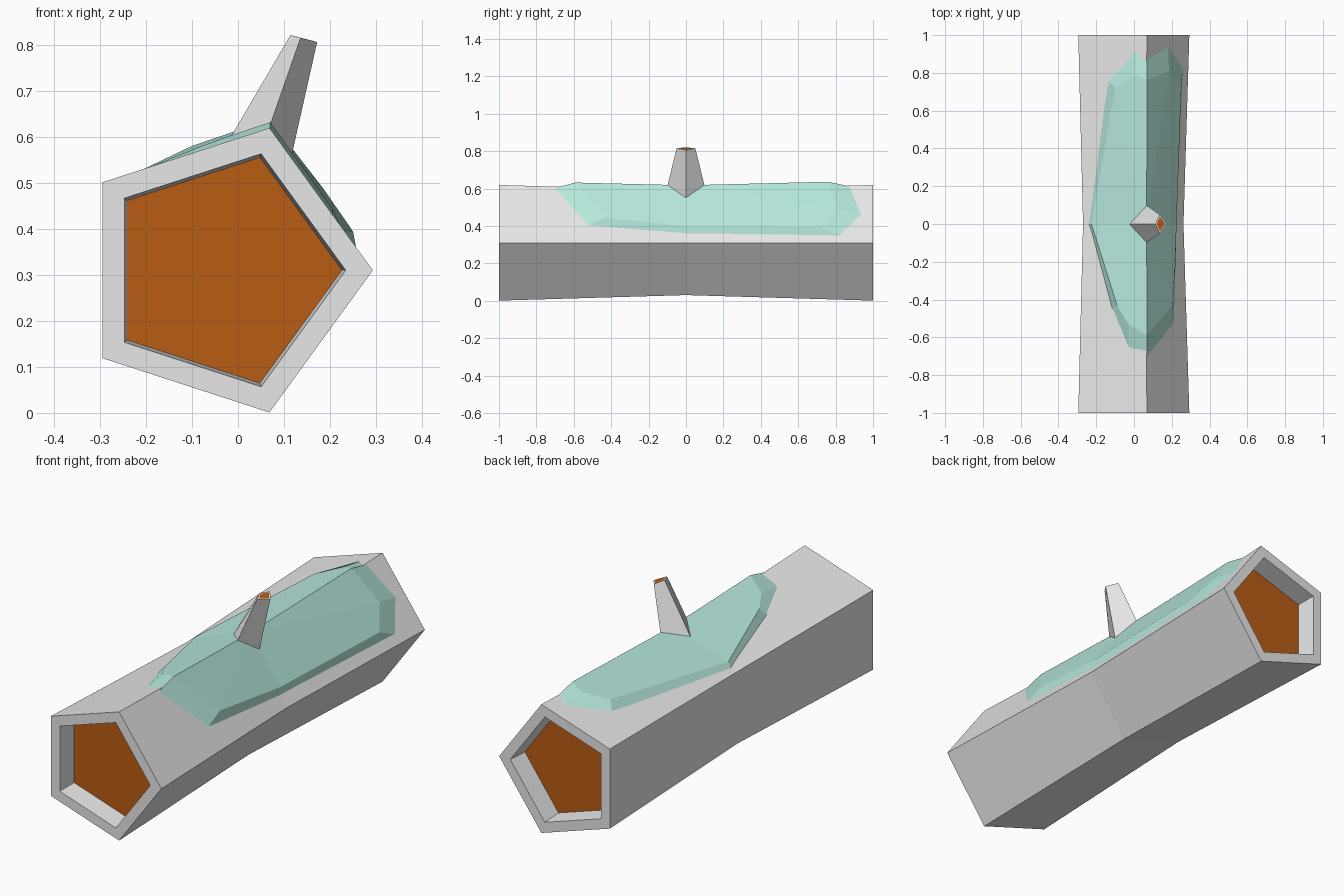
import bpy
import bmesh
from math import sin, cos, pi, tau, radians

cube = bpy.data.objects.get("Cube")
if cube:
    bpy.data.objects.remove(cube, do_unlink=True)


def make_material(name, colour):
    mat = bpy.data.materials.new(name)
    mat.use_nodes = True
    mat.diffuse_color = (*colour, 1)
    node = mat.node_tree.nodes["Principled BSDF"]
    node.inputs["Base Color"].default_value = (*colour, 1)
    node.inputs["Roughness"].default_value = 0.9
    return mat


bark = make_material("grey bark", (0.8, 0.8, 0.8))
wood = make_material("brown cut wood", (0.48, 0.107, 0.007))
moss = make_material("pale green moss", (0.52, 0.9, 0.8))


def finish(bm, name, materials, recalc=True):
    if recalc:
        bmesh.ops.recalc_face_normals(bm, faces=bm.faces)
    mesh = bpy.data.meshes.new(name)
    bm.to_mesh(mesh)
    bm.free()
    for mat in materials:
        mesh.materials.append(mat)
    obj = bpy.data.objects.new(name, mesh)
    bpy.context.collection.objects.link(obj)
    return obj


def loft(bm, rings):
    """Skin a list of equal vertex rings and return both caps."""
    rows = [[bm.verts.new(p) for p in ring] for ring in rings]
    for a, b in zip(rows, rows[1:]):
        for i in range(len(a)):
            j = (i + 1) % len(a)
            bm.faces.new((a[i], a[j], b[j], b[i]))
    return bm.faces.new(rows[0]), bm.faces.new(rows[-1])


# Log: pentagonal trunk with a narrow waist and recessed wood ends
CX, CZ = -0.032, 0.31
END_R, WAIST_R = 0.325, 0.294


def pentagon(y, r):
    return [(CX + r * cos(tau * i / 5), y, CZ + r * sin(tau * i / 5)) for i in range(5)]


half = [(0.9, 0.258), (1, 0.266), (1, END_R)]
sections = [(-y, r) for y, r in half] + [(0, WAIST_R)] + half[::-1]
bm = bmesh.new()
for cap in loft(bm, [pentagon(y, r) for y, r in sections]):
    cap.material_index = 1
finish(bm, "log_trunk", (bark, wood))


# Moss: faceted patch draped over the two upper sides of the trunk
def on_log(x, y, lift):
    r = WAIST_R + (END_R - WAIST_R) * abs(y)
    d = r * cos(pi / 5) + lift
    z = min((d - cos(a) * (x - CX)) / sin(a) for a in (radians(36), radians(108)))
    return (x, y, CZ + z)


base_outline = [(.07, -.72), (-.03, -.67), (-.12, -.45), (-.24, 0), (-.14, .76), (.01, .93),
                (.07, .9), (.18, .96), (.26, .84), (.225, 0), (.21, -.54)]
top_outline = [(.07, -.59), (-.03, -.53), (-.09, -.43), (-.225, 0), (-.1, .72), (.01, .79),
               (.07, .76), (.185, .81), (.25, .715), (.225, 0), (.205, -.43)]
bm = bmesh.new()
base = [bm.verts.new(on_log(x, y, -0.004)) for x, y in base_outline]
top = [bm.verts.new(on_log(x, y, 0.022)) for x, y in top_outline]
peak = bm.verts.new(on_log(0.066, 0, 0.024))
for i in range(len(top)):
    j = (i + 1) % len(top)
    bm.faces.new((peak, top[j], top[i]))
    bm.faces.new((top[i], top[j], base[j], base[i]))
finish(bm, "moss_patch", (moss,), recalc=False)

# Branch stub: leaning four-sided taper with a cut wood tip
foot = [(-.045, 0, .55), (.065, -.1, .612), (.11, 0, .53), (.065, .1, .612)]
tip = [(.114, 0, .821), (.136, -.05, .815), (.172, 0, .806), (.136, .05, .815)]
bm = bmesh.new()
bottom, cut = loft(bm, [foot, tip])
bmesh.ops.recalc_face_normals(bm, faces=bm.faces)
bmesh.ops.inset_region(bm, faces=[cut], thickness=0.006, use_even_offset=True)
cut.material_index = 1
finish(bm, "branch_stub", (bark, wood))
